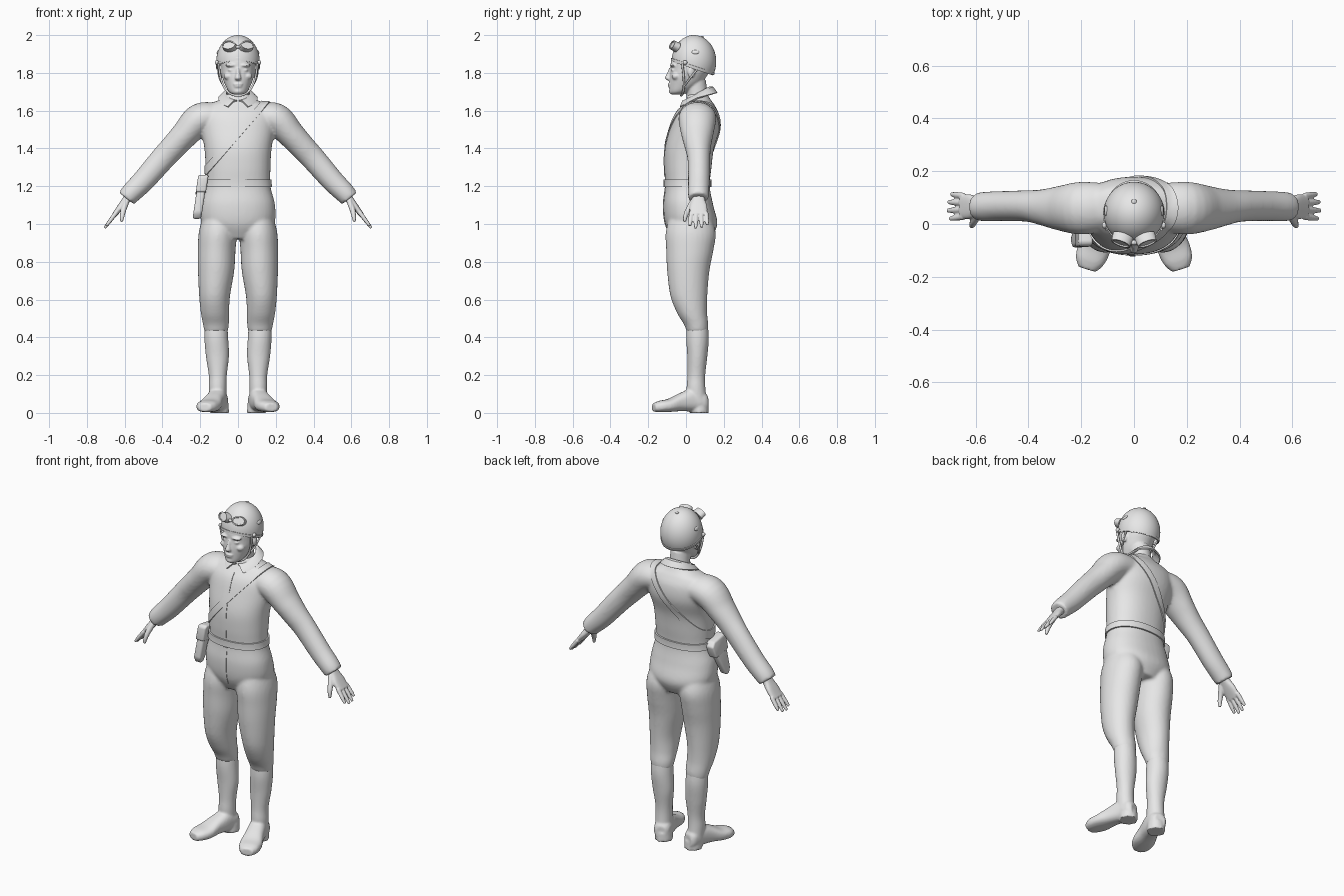
import bpy, bmesh, math
from mathutils import Vector, Matrix

cube = bpy.data.objects.get("Cube")
if cube:
    bpy.data.objects.remove(cube, do_unlink=True)

grey = bpy.data.materials.new("plain grey")
grey.use_nodes = True
grey.diffuse_color = (0.8, 0.8, 0.8, 1)
grey.node_tree.nodes["Principled BSDF"].inputs["Base Color"].default_value = (0.8, 0.8, 0.8, 1)
X, Y, Z = Vector((1, 0, 0)), Vector((0, 1, 0)), Vector((0, 0, 1))
SIDES = (("left", 1), ("right", -1))


def finish(bm, name, voxel=0, smooth=4, solid=0, bevel=0, fix=True):
    """Turn a bmesh into a smooth-shaded object with its modifiers."""
    if fix:
        bmesh.ops.recalc_face_normals(bm, faces=bm.faces)
    me = bpy.data.meshes.new(name)
    bm.to_mesh(me)
    bm.free()
    me.materials.clear()
    me.materials.append(grey)
    for p in me.polygons:
        p.use_smooth = True
        p.material_index = 0
    ob = bpy.data.objects.new(name, me)
    bpy.context.collection.objects.link(ob)
    if voxel:
        m = ob.modifiers.new("fuse", 'REMESH')
        m.mode, m.voxel_size, m.use_smooth_shade = 'VOXEL', voxel, True
        m = ob.modifiers.new("soften", 'SMOOTH')
        m.factor, m.iterations = 0.5, smooth
        return ob
    if solid:
        m = ob.modifiers.new("thickness", 'SOLIDIFY')
        m.thickness, m.offset = solid, 1
    if bevel:
        m = ob.modifiers.new("round", 'BEVEL')
        m.width, m.segments = bevel, 3
    ob.modifiers.new("crisp", 'EDGE_SPLIT').split_angle = math.radians(40)
    return ob


def loft(bm, secs, ref=Y, axis=None, sx=1, power=2.0, n=28, steps=5):
    """Skin elliptical sections (x, y, z, half width, half depth) along a smooth path."""
    s = [Vector(v) for v in secs]
    s = [s[0]] + s + [s[-1]]
    path = []
    for i in range(1, len(s) - 2):
        a, b, c, d = s[i - 1:i + 3]
        for k in range(steps):
            t = k / steps
            path.append(0.5 * (2 * b + (c - a) * t + (2 * a - 5 * b + 4 * c - d) * t**2
                               + (3 * b - a - 3 * c + d) * t**3))
    path.append(s[-1])
    rings = []
    for i, p in enumerate(path):
        lo, hi = path[max(i - 1, 0)], path[min(i + 1, len(path) - 1)]
        t = axis or Vector(hi[:3]) - Vector(lo[:3])
        u = t.cross(ref).normalized()
        v = u.cross(t).normalized()
        ring = []
        for k in range(n):
            a = math.tau * k / n
            ca, sa = math.cos(a), math.sin(a)
            co = (Vector(p[:3]) + u * p[3] * math.copysign(abs(ca) ** (2 / power), ca)
                  + v * p[4] * math.copysign(abs(sa) ** (2 / power), sa))
            ring.append(bm.verts.new((co.x * sx, co.y, co.z)))
        rings.append(ring)
    for r, q in zip(rings, rings[1:]):
        for k in range(n):
            bm.faces.new((r[k], r[k - 1], q[k - 1], q[k]))
    bm.faces.new(rings[0])
    bm.faces.new(rings[-1])


def ball(bm, pos, size, rot=Matrix()):
    bmesh.ops.create_uvsphere(bm, u_segments=24, v_segments=14, radius=1,
                              matrix=Matrix.Translation(pos) @ rot @ Matrix.Diagonal((*size, 1)))


def band(src, name, planes, thick, reach=0.27):
    """A strip that hugs another part: its surface between cutting planes, thickened."""
    dg = bpy.context.evaluated_depsgraph_get()
    bm = bmesh.new()
    bm.from_mesh(bpy.data.meshes.new_from_object(src.evaluated_get(dg)))
    for co, no in planes:
        bmesh.ops.bisect_plane(bm, geom=bm.verts[:] + bm.edges[:] + bm.faces[:],
                               plane_co=co, plane_no=no, clear_outer=True)
    far = [v for v in bm.verts if abs(v.co.x) > reach]
    bmesh.ops.delete(bm, geom=far, context='VERTS')
    return finish(bm, name, solid=thick, fix=False)


def slab(co, no, half):
    co, no = Vector(co), Vector(no).normalized()
    return [(co + no * half, no), (co - no * half, -no)]


# Overalls: torso, sleeves and breeches fused into one skin
bm = bmesh.new()
loft(bm, [(0, .03, .92, .11, .1), (0, .028, 1, .19, .138), (0, .012, 1.1, .196, .132),
          (0, .008, 1.2, .172, .118), (0, .01, 1.3, .172, .125), (0, .018, 1.4, .178, .13),
          (0, .045, 1.5, .195, .132), (0, .058, 1.58, .2, .116), (0, .066, 1.63, .17, .085),
          (0, .066, 1.656, .1, .066), (0, .06, 1.69, .055, .052)], axis=Z, power=2.2, n=40)
for _, sx in SIDES:
    loft(bm, [(.1, .065, 1.57, .07, .09), (.2, .06, 1.555, .085, .1), (.28, .06, 1.475, .073, .085),
              (.34, .063, 1.41, .068, .07), (.4, .068, 1.345, .065, .06), (.5, .068, 1.23, .06, .057),
              (.565, .066, 1.165, .055, .056), (.59, .066, 1.135, .05, .052)], sx=sx)
    loft(bm, [(.1, .02, 1.06, .08, .1), (.107, .025, .96, .1, .132), (.113, .02, .86, .1, .125),
              (.116, .012, .75, .096, .112), (.124, .015, .62, .082, .098), (.122, .032, .53, .075, .08),
              (.117, .053, .47, .069, .065), (.116, .06, .43, .062, .056)], axis=Z, sx=sx)
suit = finish(bm, "overalls", voxel=.009, smooth=5)

# Belt, shoulder strap and front closures follow the overalls
band(suit, "belt", slab((0, 0, 1.215), Z, .02), .008)
band(suit, "shoulder_strap", slab((-.02, 0, 1.455), (-.37, 0, .32), .018), .006)
band(suit, "jacket_placket", slab((-.012, 0, 0), X, .014)
     + slab((0, 0, 1.43), Z, .18) + [((0, 0, 0), Y)], .003)
band(suit, "trouser_fly", slab((-.006, 0, 0), X, .012)
     + slab((0, 0, 1.08), Z, .11) + [((0, 0, 0), Y)], .003)

# Collar: an open folded ring with two points at the front
bm = bmesh.new()
rows, count = [], 40
for i in range(count + 1):
    t = i / count * 2 - 1
    up, low = math.pi * (1 + t * .97), math.pi * (1 + t * .83)
    cu, cl = math.cos(up), math.cos(low)
    mid = (up + low) / 2
    rows.append([bm.verts.new(c) for c in (
        (.06 * math.sin(up), .06 - .066 * cu, 1.685 - .036 * cu),
        (.075 * math.sin(mid), .06 - .08 * math.cos(mid), 1.682 - .038 * math.cos(mid)),
        (.1 * math.sin(low), .06 - .1 * cl, 1.662 - (.052 if cl > 0 else .03) * cl))])
for a, b in zip(rows, rows[1:]):
    for k in range(2):
        bm.faces.new((a[k], b[k], b[k + 1], a[k + 1]))
finish(bm, "collar", solid=.008)

for side, sx in SIDES:
    # Boots: shaft, foot and heel block
    bm = bmesh.new()
    loft(bm, [(.116, .06, .49, .058, .052), (.115, .061, .4, .063, .06), (.109, .06, .3, .061, .053),
              (.107, .055, .2, .048, .047), (.108, .053, .13, .047, .05), (.106, .06, .05, .046, .052)],
         axis=Z, sx=sx)
    loft(bm, [(.09, .112, .05, .03, .04), (.096, .09, .06, .046, .05), (.11, .03, .068, .05, .06),
              (.13, -.03, .057, .053, .048), (.15, -.09, .04, .062, .035), (.168, -.14, .034, .055, .03),
              (.178, -.172, .029, .034, .022)], ref=Z, axis=Vector((.3, -.95, 0)), sx=sx, power=2.5)
    bmesh.ops.create_cone(bm, cap_ends=True, segments=28, radius1=.05, radius2=.048, depth=.05,
                          matrix=Matrix.Translation((.098 * sx, .07, .025)))
    finish(bm, side + "_boot", voxel=.007, smooth=3)

    # Hands: flat palm, four fingers and a thumb
    bm = bmesh.new()
    loft(bm, [(.56, .066, 1.17, .03, .034), (.59, .066, 1.13, .022, .034), (.62, .066, 1.092, .018, .046),
              (.655, .066, 1.048, .013, .046)], sx=sx, power=2.6)
    for k, length in enumerate((.078, .092, .088, .07)):
        y, d = .028 + .026 * k, Vector((.6, (k - 1.5) * .06, -.8))
        a = Vector((.645, y, 1.06))
        tip = a + d * (length + .01)
        mid = a.lerp(tip, .6)
        loft(bm, [(*a, .012, .0125), (*mid, .0105, .0115), (*tip, .007, .008)], sx=sx, n=14)
    loft(bm, [(.59, .04, 1.12, .016, .018), (.606, .012, 1.075, .015, .015),
              (.613, -.003, 1.04, .012, .012), (.617, -.008, 1.012, .008, .008)], sx=sx, n=14)
    finish(bm, side + "_hand", voxel=.0045, smooth=2)

# Head: skull, neck and facial features fused together
bm = bmesh.new()
loft(bm, [(0, -.05, 1.686, .024, .03), (0, -.035, 1.7, .048, .052), (0, -.005, 1.74, .07, .084),
          (0, .01, 1.78, .084, .098), (0, .025, 1.82, .09, .108), (0, .03, 1.87, .092, .108),
          (0, .035, 1.93, .08, .09), (0, .035, 1.965, .04, .04)], axis=Z, n=36)
loft(bm, [(0, .062, 1.62, .062, .058), (0, .058, 1.69, .056, .056), (0, .045, 1.76, .056, .06)], axis=Z)
loft(bm, [(0, -.076, 1.825, .009, .014), (0, -.088, 1.795, .011, .014),
          (0, -.094, 1.772, .017, .018), (0, -.085, 1.76, .013, .012)], axis=Z, n=16)
for pos, size in (((0, -.084, 1.74), (.026, .013, .006)), ((0, -.083, 1.728), (.022, .013, .006)),
                  ((0, -.075, 1.702), (.024, .016, .014))):
    ball(bm, pos, size)
for _, sx in SIDES:
    ball(bm, (.036 * sx, -.069, 1.84), (.032, .018, .009))
    ball(bm, (.036 * sx, -.066, 1.815), (.018, .014, .006))
    ball(bm, (.05 * sx, -.052, 1.782), (.026, .024, .02))
    ball(bm, (.093 * sx, .028, 1.805), (.012, .02, .033), Matrix.Rotation(.3 * sx, 4, 'Z'))
finish(bm, "head", voxel=.005, smooth=3)

# Helmet: dome cut on a plane that drops to the back, with a rim
bm = bmesh.new()
bmesh.ops.create_uvsphere(bm, u_segments=48, v_segments=32, radius=1,
                          matrix=Matrix.Translation((0, .042, 1.86)) @ Matrix.Diagonal((.114, .117, .139, 1)))
tilt = Vector((0, -.34, -1))
bmesh.ops.bisect_plane(bm, geom=bm.verts[:] + bm.edges[:] + bm.faces[:],
                       plane_co=(0, -.076, 1.865), plane_no=tilt, clear_outer=True)
helmet = finish(bm, "helmet", solid=.001)
band(helmet, "helmet_rim", [((0, -.076, 1.878), -tilt)], .004)

# Helmet vents at the sides, crown and back
bm = bmesh.new()
for _, sx in SIDES:
    ball(bm, (.106 * sx, .05, 1.91), (.006, .02, .011), Matrix.Rotation(-.35 * sx, 4, 'Y'))
    ball(bm, (.112 * sx, -.005, 1.855), (.01, .012, .012))
ball(bm, (0, .085, 1.99), (.01, .01, .005))
finish(bm, "helmet_vents")

# Goggles pushed up on the helmet: two rimmed lenses and a bridge
bm = bmesh.new()
for _, sx in SIDES:
    aim = Vector((.3 * sx, -.85, .45)).to_track_quat('Z', 'Y').to_matrix().to_4x4()
    place = Matrix.Translation((.046 * sx, -.06, 1.942)) @ aim @ Matrix.Diagonal((.04, .027, 1, 1))
    made = bmesh.ops.create_cone(bm, cap_ends=True, segments=32, radius1=1, radius2=.92,
                                 depth=.034, matrix=place)
    caps = {f for v in made["verts"] for f in v.link_faces if len(f.verts) > 4}
    front = min(caps, key=lambda f: f.calc_center_median().y)
    bmesh.ops.inset_region(bm, faces=[front], thickness=.006, depth=0)
    bmesh.ops.inset_region(bm, faces=[front], thickness=.001, depth=-.005)
ball(bm, (0, -.07, 1.937), (.014, .01, .008))
finish(bm, "goggles")


def cord(name, pts, radius):
    cu = bpy.data.curves.new(name, 'CURVE')
    cu.dimensions, cu.bevel_depth, cu.bevel_resolution = '3D', radius, 3
    sp = cu.splines.new('BEZIER')
    sp.bezier_points.add(len(pts) - 1)
    for b, p in zip(sp.bezier_points, pts):
        b.co, b.handle_left_type, b.handle_right_type = p, 'AUTO', 'AUTO'
    cu.materials.append(grey)
    bpy.context.collection.objects.link(bpy.data.objects.new(name, cu))


# Chin strap and its rear branches
half = [(.103, -.02, 1.85), (.092, -.012, 1.775), (.07, -.012, 1.72), (.04, -.018, 1.69)]
cord("chin_strap", half + [(0, -.025, 1.68)] + [(-x, y, z) for x, y, z in reversed(half)], .006)
for side, sx in SIDES:
    cord(side + "_rear_strap", [(.106 * sx, .06, 1.82), (.097 * sx, .02, 1.77), (.076 * sx, -.01, 1.73)], .005)


# Holster: tapered pouch with a flap, hanging outward over the right hip
def pouch(name, outline, thick):
    bm = bmesh.new()
    face = bm.faces.new([bm.verts.new((-.183 - (1.26 - z) * .15 + thick / 2, y, z)) for y, z in outline])
    ext = bmesh.ops.extrude_face_region(bm, geom=[face])["geom"]
    bmesh.ops.translate(bm, vec=(-thick, 0, 0), verts=[v for v in ext if isinstance(v, bmesh.types.BMVert)])
    finish(bm, name, bevel=.014)


pouch("holster", [(.045, 1.22), (-.075, 1.25), (-.09, 1.06), (-.07, 1.025), (-.045, 1.03)], .046)
pouch("holster_flap", [(.052, 1.22), (.03, 1.245), (-.07, 1.262), (-.084, 1.25), (-.088, 1.17), (.03, 1.15)], .054)
